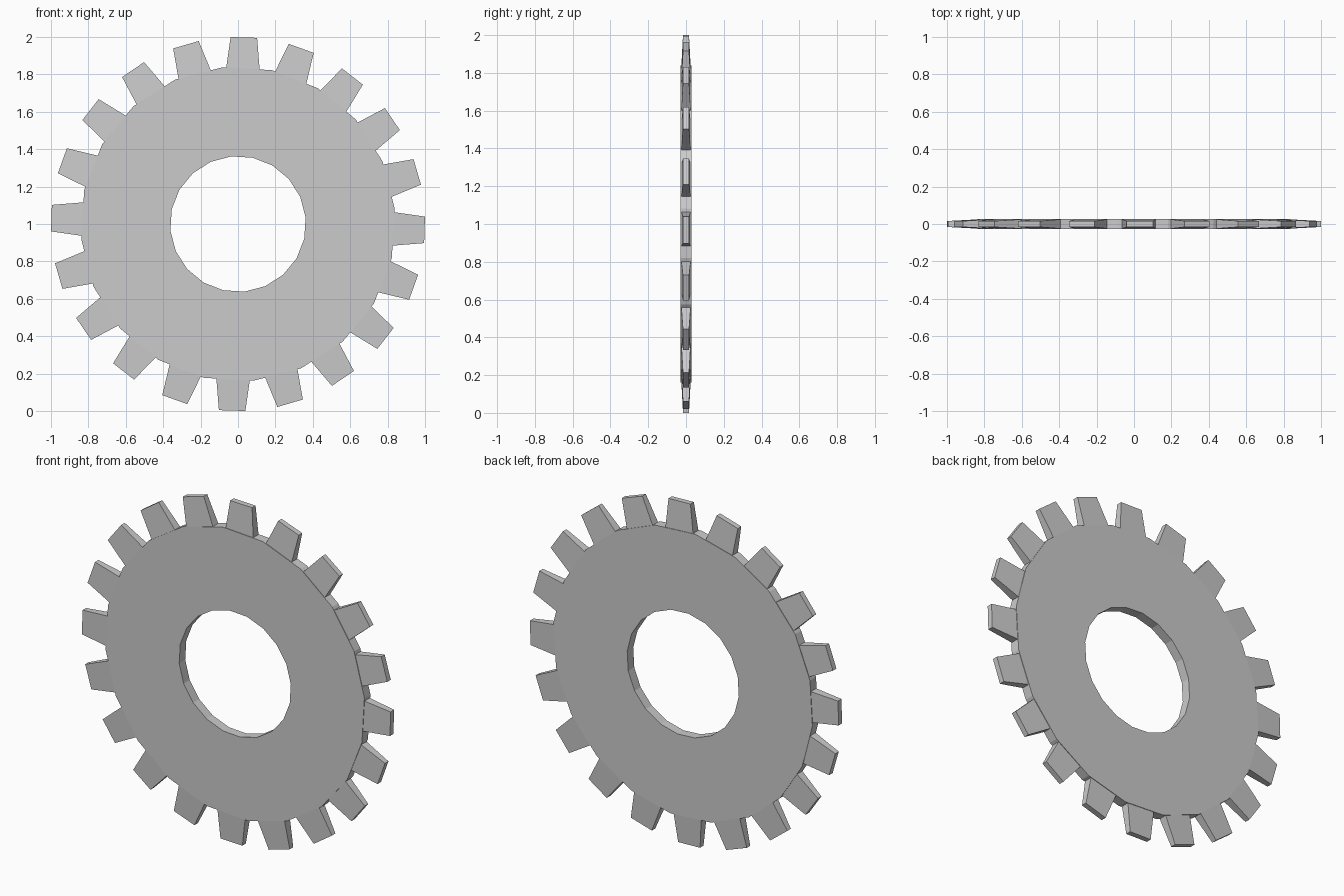
import bpy, bmesh
from math import sin, cos, radians

if "Cube" in bpy.data.objects:
    bpy.data.objects.remove(bpy.data.objects["Cube"])

N = 20                      # sides of the ring and number of teeth
R_IN, R_OUT, HALF = 0.363, 0.842, 0.028
RING_START, TOOTH_START = radians(5.6), radians(-1.8)
STEP = radians(360 / N)


def polar(r, t, a, y):
    """Point at distance r along direction a, shifted sideways by t."""
    return (r * cos(a) - t * sin(a), y, 1 + r * sin(a) + t * cos(a))


def make_object(name, bm):
    bmesh.ops.recalc_face_normals(bm, faces=bm.faces)
    mesh = bpy.data.meshes.new(name)
    bm.to_mesh(mesh)
    bm.free()
    obj = bpy.data.objects.new(name, mesh)
    bpy.context.collection.objects.link(obj)
    return obj


# Flat ring with a round opening
bm = bmesh.new()
section = [(R_IN, -HALF), (R_OUT, -HALF), (R_OUT, HALF), (R_IN, HALF)]
loops = [[bm.verts.new(polar(r, 0, RING_START + i * STEP, y)) for r, y in section]
         for i in range(N)]
for i in range(N):
    a, b = loops[i], loops[(i + 1) % N]
    for j in range(4):
        k = (j + 1) % 4
        bm.faces.new((a[j], a[k], b[k], b[j]))
make_object("gear_ring", bm)

# Teeth: blocks tapering in width and thickness, rooted inside the ring
bm = bmesh.new()
ends = [(0.79, 0.094, 0.027), (0.998, 0.071, 0.016)]   # distance, half width, half depth
for i in range(N):
    ang = TOOTH_START + i * STEP
    root, tip = [[bm.verts.new(polar(r, sx * w, ang, sy * d))
                  for sx, sy in ((-1, -1), (1, -1), (1, 1), (-1, 1))]
                 for r, w, d in ends]
    bm.faces.new(root)
    bm.faces.new(tip)
    for j in range(4):
        k = (j + 1) % 4
        bm.faces.new((root[j], root[k], tip[k], tip[j]))
make_object("gear_teeth", bm)
